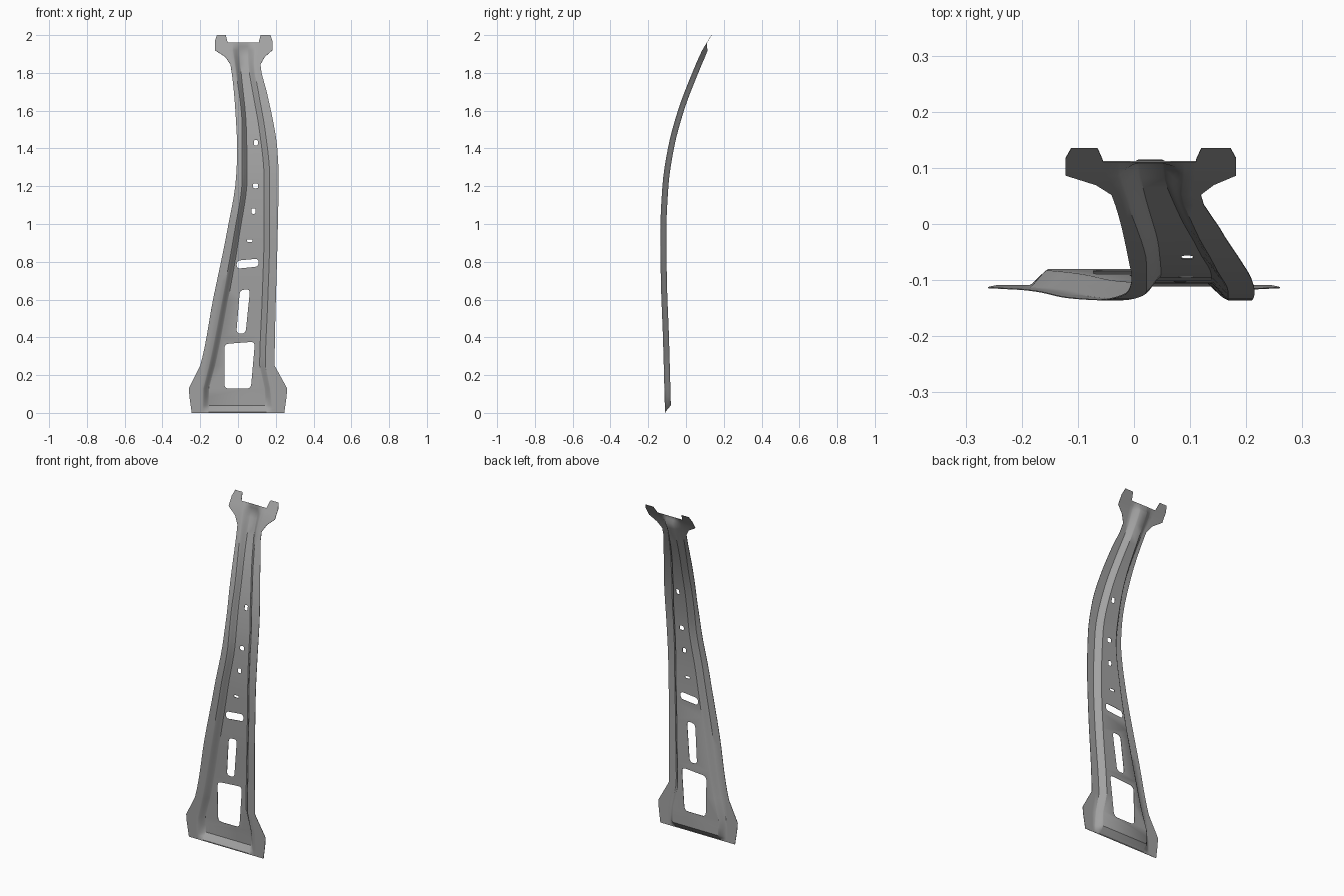
import bpy, bmesh
from mathutils import Vector

if "Cube" in bpy.data.objects:
    bpy.data.objects.remove(bpy.data.objects["Cube"])


def curve(*pts):
    """Smooth monotone curve through (z, value) points."""
    n = len(pts)
    d = [(pts[i + 1][1] - pts[i][1]) / (pts[i + 1][0] - pts[i][0]) for i in range(n - 1)]
    m = [d[0]] + [2 * a * b / (a + b) if a * b > 0 else 0 for a, b in zip(d, d[1:])] + [d[-1]]

    def f(z):
        z = min(max(z, pts[0][0]), pts[-1][0])
        i = next(k for k in range(n - 1) if z <= pts[k + 1][0])
        h = pts[i + 1][0] - pts[i][0]
        t = (z - pts[i][0]) / h
        return ((2 * t**3 - 3 * t**2 + 1) * pts[i][1] + (t**3 - 2 * t**2 + t) * h * m[i]
                + (3 * t**2 - 2 * t**3) * pts[i + 1][1] + (t**3 - t**2) * h * m[i + 1])
    return f


# Side profile of the front face and depth of the pressed channel
front = curve((0, -.11), (.4, -.121), (.7, -.132), (.95, -.135), (1.2, -.124), (1.4, -.095),
              (1.6, -.042), (1.8, .034), (1.92, .087), (1.96, .111), (2, .135))
depth = curve((0, 0), (.005, 0), (.04, .03), (1.91, .03), (1.96, 0), (2, 0))

# Plan curves: outer edge, flange line, wall top, wall foot (left then right)
left = [
    curve((0, -.245), (.13, -.26), (.25, -.2), (.6, -.132), (.95, -.06), (1.25, -.01), (1.4, -.004),
          (1.5, -.008), (1.845, -.04), (1.885, -.068), (1.92, -.122), (1.97, -.122), (2, -.112)),
    curve((0, -.197), (.13, -.197), (.25, -.18), (.6, -.11), (.95, -.04), (1.25, .008), (1.5, .008),
          (1.85, -.027), (1.92, -.05), (1.96, -.055), (2, -.065)),
    curve((0, -.188), (.13, -.185), (.25, -.155), (.6, -.085), (.95, -.02), (1.25, .022), (1.5, .022),
          (1.85, -.018), (1.92, -.03)),
    curve((0, -.15), (.13, -.155), (.25, -.12), (.6, -.052), (.95, .008), (1.25, .048), (1.5, .044),
          (1.85, .012), (1.92, .008)),
]
right = [
    curve((0, .245), (.13, .26), (.25, .194), (.95, .21), (1.25, .215), (1.4, .208), (1.5, .194),
          (1.7, .152), (1.845, .119), (1.885, .142), (1.92, .182), (1.97, .182), (2, .172)),
    curve((0, .197), (.13, .195), (.25, .17), (.6, .18), (.95, .187), (1.25, .19), (1.5, .165),
          (1.7, .13), (1.85, .102), (1.92, .108), (1.96, .11), (2, .12)),
    curve((0, .185), (.13, .172), (.25, .145), (.6, .158), (.95, .168), (1.25, .168), (1.5, .143),
          (1.7, .108), (1.85, .086), (1.92, .09)),
    curve((0, .145), (.13, .14), (.25, .115), (.6, .128), (.95, .138), (1.25, .138), (1.5, .113),
          (1.7, .078), (1.85, .054), (1.92, .05)),
]
STEPS = [0, .12, .3, .5, .7, .88, 1]


def half_row(side, z):
    """Points from the outer edge, across the flange and down the rounded wall."""
    a, b, c, d = (f(z) for f in side)
    y, dep = front(z), depth(z)
    pts = [(a, y, z), (b, y, z)]
    for t in STEPS:
        drop = .6 * t + .4 * t * t * (3 - 2 * t)
        pts.append((c + (d - c) * t, y + dep * drop, z))
    return pts


# Pressed sheet, lofted row by row; above z = 1.96 only the two tabs go on
zs = [0, .005, .022, .04, .085, .13, .25] + [.3 + .05 * i for i in range(31)]
zs += [1.845, 1.885, 1.92, 1.94, 1.96, 1.97, 2]
bm = bmesh.new()
rows = []
for z in zs:
    pts = half_row(left, z) + half_row(right, z)[::-1]
    rows.append([bm.verts.new(p) for p in pts])
last = len(rows[0]) - 1
for z, r, s in zip(zs, rows, rows[1:]):
    for i in range(last):
        if z < 1.959 or i in (0, last - 1):
            bm.faces.new((r[i], r[i + 1], s[i + 1], s[i]))
bmesh.ops.delete(bm, geom=[v for v in bm.verts if not v.link_faces], context='VERTS')
mesh = bpy.data.meshes.new("pillar_panel")
bm.to_mesh(mesh)
bm.free()
panel = bpy.data.objects.new("pillar_panel", mesh)
bpy.context.collection.objects.link(panel)
sol = panel.modifiers.new("sheet", 'SOLIDIFY')
sol.thickness, sol.offset = .002, 0

# Dark steel
steel = bpy.data.materials.new("dark_steel")
steel.diffuse_color = (.36, .36, .36, 1)
steel.use_nodes = True
steel.node_tree.nodes["Principled BSDF"].inputs["Base Color"].default_value = steel.diffuse_color
mesh.materials.append(steel)

# Rounded openings in the web
bm = bmesh.new()


def opening(corners, r):
    n = len(corners)
    loop = []
    for i in range(n):
        p, a, b = (Vector(corners[k % n]) for k in (i, i - 1, i + 1))
        s = p + (a - p).normalized() * r
        e = p + (b - p).normalized() * r
        for k in range(5):
            t = k / 4
            loop.append(s * (1 - t)**2 + p * 2 * t * (1 - t) + e * t * t)
    face = bm.faces.new([bm.verts.new((q.x, -.3, q.y)) for q in loop])
    out = bmesh.ops.extrude_face_region(bm, geom=[face])
    for v in out['geom']:
        if isinstance(v, bmesh.types.BMVert):
            v.co.y = .3


opening([(-.072, .128), (.068, .128), (.09, .377), (-.072, .365)], .025)
opening([(-.009, .42), (.04, .42), (.064, .655), (.01, .65)], .022)
opening([(-.007, .763), (.109, .775), (.109, .817), (-.007, .806)], .02)
for x, z, w, h in [(.063, .912, .03, .013), (.082, 1.068, .022, .028),
                   (.093, 1.202, .028, .026), (.095, 1.43, .02, .03)]:
    opening([(x - w / 2, z - h / 2), (x + w / 2, z - h / 2),
             (x + w / 2, z + h / 2), (x - w / 2, z + h / 2)], min(w, h) * .4)
bmesh.ops.recalc_face_normals(bm, faces=bm.faces)
cut_mesh = bpy.data.meshes.new("opening_cutter")
bm.to_mesh(cut_mesh)
bm.free()
cut_mesh.materials.append(steel)
cutter = bpy.data.objects.new("opening_cutter", cut_mesh)
bpy.context.collection.objects.link(cutter)
cutter.hide_render = True
boo = panel.modifiers.new("openings", 'BOOLEAN')
boo.operation, boo.solver, boo.object = 'DIFFERENCE', 'EXACT', cutter

# Apply, remove the cutter, shade smooth
bpy.context.view_layer.objects.active = panel
panel.select_set(True)
for name in ("sheet", "openings"):
    bpy.ops.object.modifier_apply(modifier=name)
bpy.data.objects.remove(cutter)
bpy.ops.object.shade_smooth_by_angle(angle=.6)
